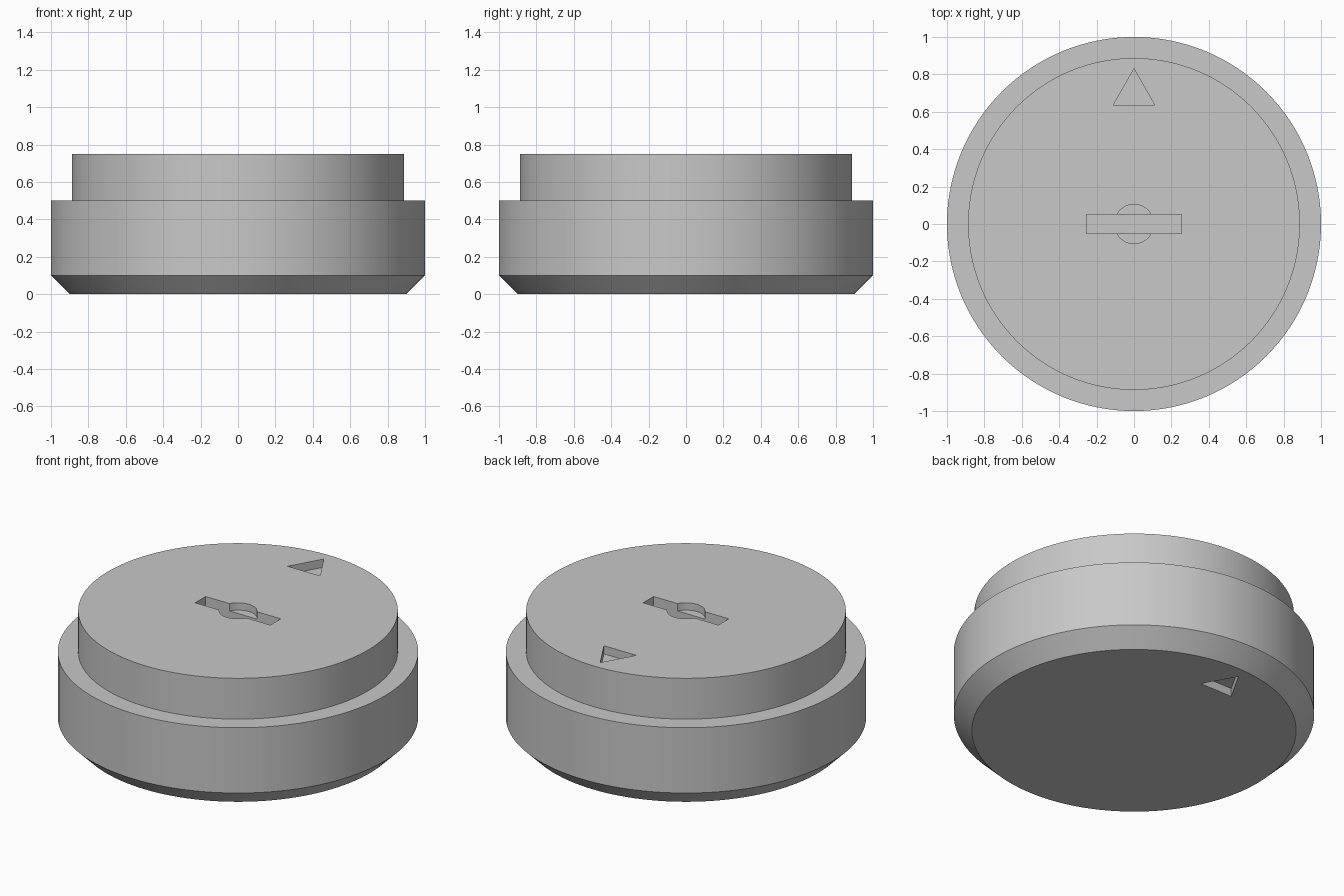
import bpy
import bmesh
from math import radians, sin, cos, tau

cube = bpy.data.objects.get("Cube")
if cube:
    bpy.data.objects.remove(cube, do_unlink=True)

grey = bpy.data.materials.new("plain grey")
grey.use_nodes = True
tone = (0.58, 0.58, 0.58, 1)
grey.diffuse_color = tone
grey.node_tree.nodes["Principled BSDF"].inputs["Base Color"].default_value = tone


def make_object(name, bm):
    bmesh.ops.recalc_face_normals(bm, faces=bm.faces)
    mesh = bpy.data.meshes.new(name)
    bm.to_mesh(mesh)
    bm.free()
    mesh.materials.append(grey)
    obj = bpy.data.objects.new(name, mesh)
    bpy.context.collection.objects.link(obj)
    return obj


def circle(radius, sides):
    return [(radius * cos(tau * i / sides), radius * sin(tau * i / sides))
            for i in range(sides)]


def prism(name, outline, bottom, top):
    bm = bmesh.new()
    base = bm.faces.new([bm.verts.new((x, y, bottom)) for x, y in outline])
    grown = bmesh.ops.extrude_face_region(bm, geom=[base])["geom"]
    for v in grown:
        if isinstance(v, bmesh.types.BMVert):
            v.co.z = top
    return make_object(name, bm)


# Stepped round body with a chamfered foot
SIDES = 128
profile = [(0.9, 0), (1, 0.1), (1, 0.5), (0.887, 0.5), (0.887, 0.75)]
bm = bmesh.new()
rings = [[bm.verts.new((x, y, z)) for x, y in circle(r, SIDES)] for r, z in profile]
for low, high in zip(rings, rings[1:]):
    for i in range(SIDES):
        j = (i + 1) % SIDES
        bm.faces.new((low[i], low[j], high[j], high[i]))
bm.faces.new(rings[0])
bm.faces.new(rings[-1])
body = make_object("cap_body", bm)

# Recesses: pointer marks on both faces, key slot and finger hole on top
TOP = 0.75
pointer = [(-0.11, 0.637), (0.11, 0.637), (0, 0.83)]
low_pointer = [(x - 0.06, y) for x, y in pointer]
slot = [(-0.255, -0.05), (0.255, -0.05), (0.255, 0.05), (-0.255, 0.05)]
cutters = [
    prism("top_pointer_cutter", pointer, TOP - 0.05, TOP + 0.1),
    prism("bottom_pointer_cutter", low_pointer, -0.1, 0.05),
    prism("finger_hole_cutter", circle(0.105, 48), TOP - 0.045, TOP + 0.1),
    prism("key_slot_cutter", slot, TOP - 0.1, TOP + 0.12),
]
bpy.ops.object.select_all(action='DESELECT')
bpy.context.view_layer.objects.active = body
body.select_set(True)
for cutter in cutters:
    cutter.hide_render = True
    mod = body.modifiers.new(cutter.name, 'BOOLEAN')
    mod.operation = 'DIFFERENCE'
    mod.solver = 'EXACT'
    mod.object = cutter
    bpy.ops.object.modifier_apply(modifier=mod.name)
    bpy.data.objects.remove(cutter, do_unlink=True)

bpy.ops.object.shade_smooth_by_angle(angle=radians(30))
